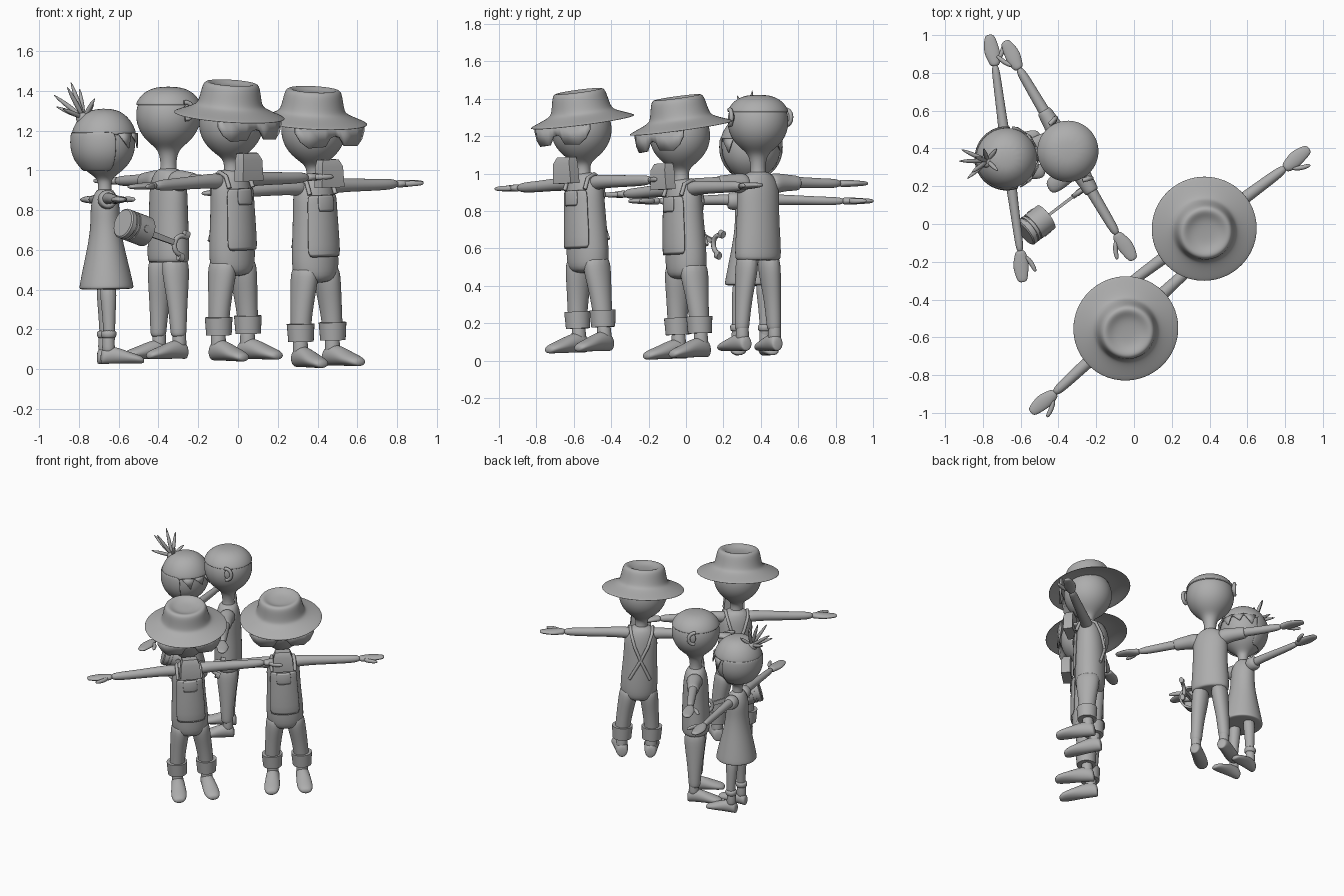
import bpy, bmesh, math
from mathutils import Matrix, Vector

if "Cube" in bpy.data.objects:
    bpy.data.objects.remove(bpy.data.objects["Cube"])

grey = bpy.data.materials.new("plain grey")
grey.diffuse_color = (0.42, 0.42, 0.42, 1)
grey.use_nodes = True
grey.node_tree.nodes["Principled BSDF"].inputs["Base Color"].default_value = grey.diffuse_color


def finish(name, bm, M, sub=0, solid=0):
    bmesh.ops.recalc_face_normals(bm, faces=bm.faces[:])
    me = bpy.data.meshes.new(name)
    bm.to_mesh(me)
    bm.free()
    me.materials.append(grey)
    for p in me.polygons:
        p.use_smooth = True
    if not sub:
        me.set_sharp_from_angle(angle=math.radians(35))
    ob = bpy.data.objects.new(name, me)
    bpy.context.collection.objects.link(ob)
    ob.matrix_world = M
    if solid:
        m = ob.modifiers.new("thickness", 'SOLIDIFY')
        m.thickness, m.offset = solid, 0
    if sub:
        m = ob.modifiers.new("smooth", 'SUBSURF')
        m.levels = m.render_levels = sub
    return ob


def loft(name, rings, M, axis='z', sides=14, sub=2, arc=None, phase=0, solid=0):
    """Skin elliptical rings (x, y, z, a, b) stacked along an axis."""
    bm = bmesh.new()
    a0, a1 = arc or (0, 2 * math.pi)
    n = sides + 1 if arc else sides
    loops = []
    for x, y, z, a, b in rings:
        row = []
        for i in range(n):
            t = a0 + (a1 - a0) * i / sides + phase
            c, s = a * math.cos(t), b * math.sin(t)
            co = {'z': (x + c, y + s, z), 'x': (x, y + c, z + s), 'y': (x + c, y, z + s)}[axis]
            row.append(bm.verts.new(co))
        loops.append(row)
    for r0, r1 in zip(loops, loops[1:]):
        for i in range(sides):
            j = (i + 1) % n
            bm.faces.new((r0[i], r0[j], r1[j], r1[i]))
    if not arc:
        bm.faces.new(loops[0])
        bm.faces.new(loops[-1])
    return finish(name, bm, M, sub, solid)


def turned(pairs, y=0, k=1.0):
    return [(0, y, z, r * k, r * k) for z, r in pairs]


def tube(name, pts, r, M):
    cu = bpy.data.curves.new(name, 'CURVE')
    cu.dimensions = '3D'
    cu.bevel_depth, cu.bevel_resolution, cu.use_fill_caps = r, 2, True
    sp = cu.splines.new('POLY')
    sp.points.add(len(pts) - 1)
    for p, co in zip(sp.points, pts):
        p.co = (*co, 1)
    cu.materials.append(grey)
    ob = bpy.data.objects.new(name, cu)
    bpy.context.collection.objects.link(ob)
    ob.matrix_world = M


def place(x, y, z, turn, roll=0, pitch=0):
    R = lambda a, ax: Matrix.Rotation(math.radians(a), 4, ax)
    return Matrix.Translation((x, y, z)) @ R(turn, 'Z') @ R(roll, 'Y') @ R(pitch, 'X')


def arms(who, M, z, L, r):
    for s, side in ((1, "left"), (-1, "right")):
        loft(f"{who}_{side}_arm", [(s * x, 0, z + dz, k * r, k * r) for x, dz, k in
             ((.05, .0, 1.3), (.13, .008, 1.15), (.25, .005, 1), (.40, 0, .9), (L - .15, 0, .8))], M, 'x', 12)
        w = L - .17
        loft(f"{who}_{side}_hand", [(s * (w + d), y, z, a, b) for d, y, a, b in
             ((0, 0, .024, .02), (.03, 0, .034, .02), (.07, .005, .044, .019),
              (.11, .008, .04, .016), (.155, .008, .03, .013), (.172, .008, .018, .008))], M, 'x', 12)
        loft(f"{who}_{side}_thumb", [(s * (w + d), y, z, a, a) for d, y, a in
             ((.03, -.02, .016), (.07, -.048, .016), (.11, -.062, .013), (.125, -.065, .007))], M, 'x', 8)


def feet(who, M, x0, k):
    for s, side in ((1, "left"), (-1, "right")):
        loft(f"{who}_{side}_foot", [(s * (x0 - .08 * y), y * k, z * k, a * k, z * k) for y, z, a in
             ((.055, .035, .03), (.04, .05, .042), (0, .057, .047), (-.06, .05, .05),
              (-.12, .037, .056), (-.18, .027, .052), (-.212, .018, .03))], M, 'y', 12)
        loft(f"{who}_{side}_ankle", [(s * x0, .005, z, r * k, r * k) for z, r in
             ((.05, .045), (.1, .04), (.17, .038))], M, sides=10)


def legs(who, M, rows):
    for s, side in ((1, "left"), (-1, "right")):
        loft(f"{who}_{side}_leg", [(s * x, 0, z, a, b) for x, z, a, b in rows], M)


HEAD = [(.91, .055), (.95, .043), (.99, .04), (1.02, .052), (1.055, .105), (1.11, .152),
        (1.18, .172), (1.25, .162), (1.30, .13), (1.335, .07)]


def farmer(who, M):
    body = [(0, 0, .42, .10, .085), (0, 0, .47, .13, .105), (0, 0, .6, .128, .106), (0, 0, .75, .115, .1),
            (0, 0, .87, .118, .092), (0, 0, .93, .095, .075), (0, 0, .965, .05, .05)]
    loft(who + "_torso", body, M)
    legs(who, M, [(.10, .14, .05, .052), (.098, .22, .052, .056), (.085, .34, .058, .068),
                  (.07, .44, .066, .085), (.065, .52, .06, .08)])
    # overalls bib, pocket and crossed straps
    bib = [(0, 0, z, a + .006, b + .006) for z, a, b in ((.55, .13, .107), (.68, .123, .104),
                                                         (.78, .116, .099), (.87, .116, .094))]
    for nm, rows, h in (("_bib", bib, .85), ("_bib_pocket", [(0, -.008, z, a, b) for _, _, z, a, b in bib[2:]], .42)):
        loft(who + nm, rows, M, arc=(-math.pi / 2 - h, -math.pi / 2 + h), sides=8, sub=1, solid=.008)
    for s in (1, -1):
        tube(who + "_strap", [(s * .08, -.075, .87), (s * .08, -.05, .93), (s * .075, 0, .95), (s * .07, .06, .92),
             (s * .045, .092, .84), (0, .102, .74), (-s * .07, .09, .60)], .011, M)
        loft(who + "_cuff", [(s * .10, 0, z, r, r) for z, r in ((.13, .05), (.13, .064), (.22, .07), (.22, .05))],
             M, sides=28, sub=0)
    arms(who, M, .90, .685, .034)
    feet(who, M, .10, 1.0)
    loft(who + "_head", turned(HEAD, -.01), M)
    # chin beard
    loft(who + "_beard", [(0, -.135, .905, .10, .045), (0, -.135, 1.01, .09, .045), (0, -.125, 1.045, .07, .035)],
         M, sides=4, sub=0, phase=math.pi / 4)
    # wraparound glasses
    half = [(.215, 1.222, 1.185), (.19, 1.22, 1.14), (.15, 1.215, 1.108), (.06, 1.215, 1.112),
            (.03, 1.213, 1.155), (0, 1.213, 1.165)]
    cols = [(-x, a, b) for x, a, b in half] + half[-2::-1]
    bm = bmesh.new()
    vs = [[bm.verts.new((x, -.19 + x * x, z)) for z in (a, b)] for x, a, b in cols]
    for p, q in zip(vs, vs[1:]):
        bm.faces.new((p[0], q[0], q[1], p[1]))
    finish(who + "_glasses", bm, M, 0, .012)
    # brimmed hat, tipped forward
    T = Matrix.Translation((0, 0, 1.25)) @ Matrix.Rotation(math.radians(7), 4, 'X') @ Matrix.Translation((0, 0, -1.25))
    loft(who + "_hat", turned([(1.375, .03), (1.38, .08), (1.402, .115), (1.395, .142), (1.35, .152), (1.295, .163),
         (1.277, .18), (1.258, .225), (1.238, .28), (1.232, .284), (1.23, .28), (1.25, .22), (1.265, .15)]),
         M @ T, sides=20)


farmer("first_farmer", place(-.02, -.505, .045, 42.6, -2.3, 1))
farmer("second_farmer", place(.40, .02, .012, 36.5, -2.3, 1))

# man in short sleeves
M = place(-.35, .385, .05, -59.4)
loft("man_shirt", [(0, 0, .485, .12, .085), (0, 0, .49, .138, .098), (0, 0, .6, .132, .097), (0, 0, .75, .122, .092),
                   (0, 0, .87, .128, .086), (0, 0, .93, .10, .07), (0, 0, .965, .05, .05)], M)
for s in (1, -1):
    loft("man_sleeve", [(s * x, 0, z, r, r) for x, z, r in ((.06, .89, .065), (.13, .9, .052), (.19, .9, .044),
                                                           (.25, .898, .041), (.252, .898, .03))], M, 'x')
    # curled ear with a thin inner plate
    tube("man_ear", [(s * (.175 + .01 * math.sin(t)), .0 + .035 * math.sin(t), 1.25 + .042 * math.cos(t))
                     for t in [i * math.pi / 7 - .3 for i in range(9)]], .012, M)
    loft("man_ear_inner", [(s * x, .01, 1.25, .025, .034) for x in (.16, .175, .182)], M, 'x', 12, 1)
legs("man", M, [(.10, .11, .036, .038), (.10, .13, .04, .042), (.09, .28, .045, .052), (.072, .42, .058, .075),
                (.065, .53, .058, .075)])
arms("man", M, .897, .672, .031)
feet("man", M, .10, .9)
big = [(z + (.035 if z > 1 else 0), r) for z, r in HEAD]
loft("man_head", turned(big), M)
loft("man_hair", turned([(1.275, .164), (1.28, .171), (1.31, .156), (1.345, .124), (1.372, .06)]), M)

# woman in a dress
M = place(-.655, .35, .025, 97.7, 0, -1)
loft("woman_dress", [(0, 0, .375, .12, .115), (0, 0, .38, .146, .14), (0, 0, .39, .147, .142), (0, 0, .52, .12, .112),
                     (0, 0, .63, .098, .086), (0, 0, .72, .088, .076), (0, 0, .80, .092, .076),
                     (0, 0, .86, .07, .055), (0, 0, .885, .035, .035)], M)
for s in (1, -1):
    loft("woman_sleeve", [(s * x, 0, .828, r, r) for x, r in ((.05, .045), (.09, .052), (.125, .044), (.127, .03))],
         M, 'x')
    loft("woman_sock", [(s * .075, .003, z, r, r) for z, r in ((.13, .03), (.135, .04), (.165, .042), (.17, .03))],
         M, sub=1)
legs("woman", M, [(.075, .08, .028, .028), (.075, .16, .03, .03), (.07, .28, .035, .036), (.06, .42, .045, .05)])
arms("woman", M, .828, .66, .026)
feet("woman", M, .075, .82)
low = [(.84, .04), (.88, .035), (.915, .034), (.94, .045), (.975, .1), (1.03, .148), (1.10, .166),
       (1.18, .156), (1.24, .12), (1.28, .06)]
loft("woman_head", turned(low), M)
back = [(.97, .10), (1.03, .153), (1.10, .171), (1.17, .164)]
loft("woman_back_hair", turned(back), M, arc=(-.25, math.pi + .25), sides=12, solid=.01)
loft("woman_top_hair", turned([(1.15, .162), (1.155, .169), (1.19, .16), (1.245, .127), (1.287, .06)]), M)
# jagged fringe
for i in range(5):
    t = -math.pi / 2 + (i - 2) * .5
    c, s = math.cos(t), math.sin(t)
    bm = bmesh.new()
    q = [bm.verts.new((r * math.cos(t + d), r * math.sin(t + d), z))
         for d, r, z in ((-.26, .168, 1.16), (.26, .168, 1.16), (.1, .172, 1.085 + .02 * (i % 2)))]
    bm.faces.new(q)
    finish("woman_fringe", bm, M, 0, .008)
# spiky hair bunch
base = Vector((0, .10, 1.24))
loft("woman_hair_knot", [(0, .105, z, r, r) for z, r in ((1.21, .03), (1.24, .038), (1.27, .03))], M)
for tip in ((.02, .15, .12), (-.05, .09, .16), (.03, .06, .185), (.07, .01, .15), (-.06, -.05, .10),
            (.06, -.06, .07), (-.08, .12, .05), (.08, .13, .06)):
    v = Vector(tip)
    K = M @ Matrix.Translation(base) @ v.to_track_quat('Z', 'Y').to_matrix().to_4x4()
    h = v.length
    loft("woman_hair_spike", turned([(0, .012), (h * .5, .016), (h * .8, .01), (h, .002)]), K, sides=6, sub=1)

# engine piston with connecting rod
a, b = Vector((-.58, -.05, .735)), Vector((-.25, .20, .61))
P = Matrix.Translation(a) @ (b - a).to_track_quat('Z', 'Y').to_matrix().to_4x4()
loft("piston_body", turned([(0, .07), (.006, .077), (.03, .077), (.03, .071), (.037, .071), (.037, .077), (.05, .077),
     (.05, .071), (.057, .071), (.057, .077), (.15, .077), (.15, .062), (.08, .06)]), P, sides=32, sub=0)
loft("piston_pin", [(x, 0, .1, .018, .018) for x in (-.08, .08)], P, 'x', 16, 0)
loft("piston_rod", [(0, 0, .08, .012, .028), (0, 0, .2, .011, .022), (0, 0, .35, .012, .018)], P, sides=4, sub=0,
     phase=math.pi / 4)
fork = [(0, .048 * math.sin(t), .39 - .048 * math.cos(t)) for t in [-math.pi / 2 + i * math.pi / 10 for i in range(11)]]
tube("rod_fork", [(0, -.05, .41)] + fork + [(0, .05, .41)], .013, P)
for s in (1, -1):
    loft("rod_flange", [(0, s * .06, z, .016, .02) for z in (.385, .415)], P, sides=12, sub=0)
